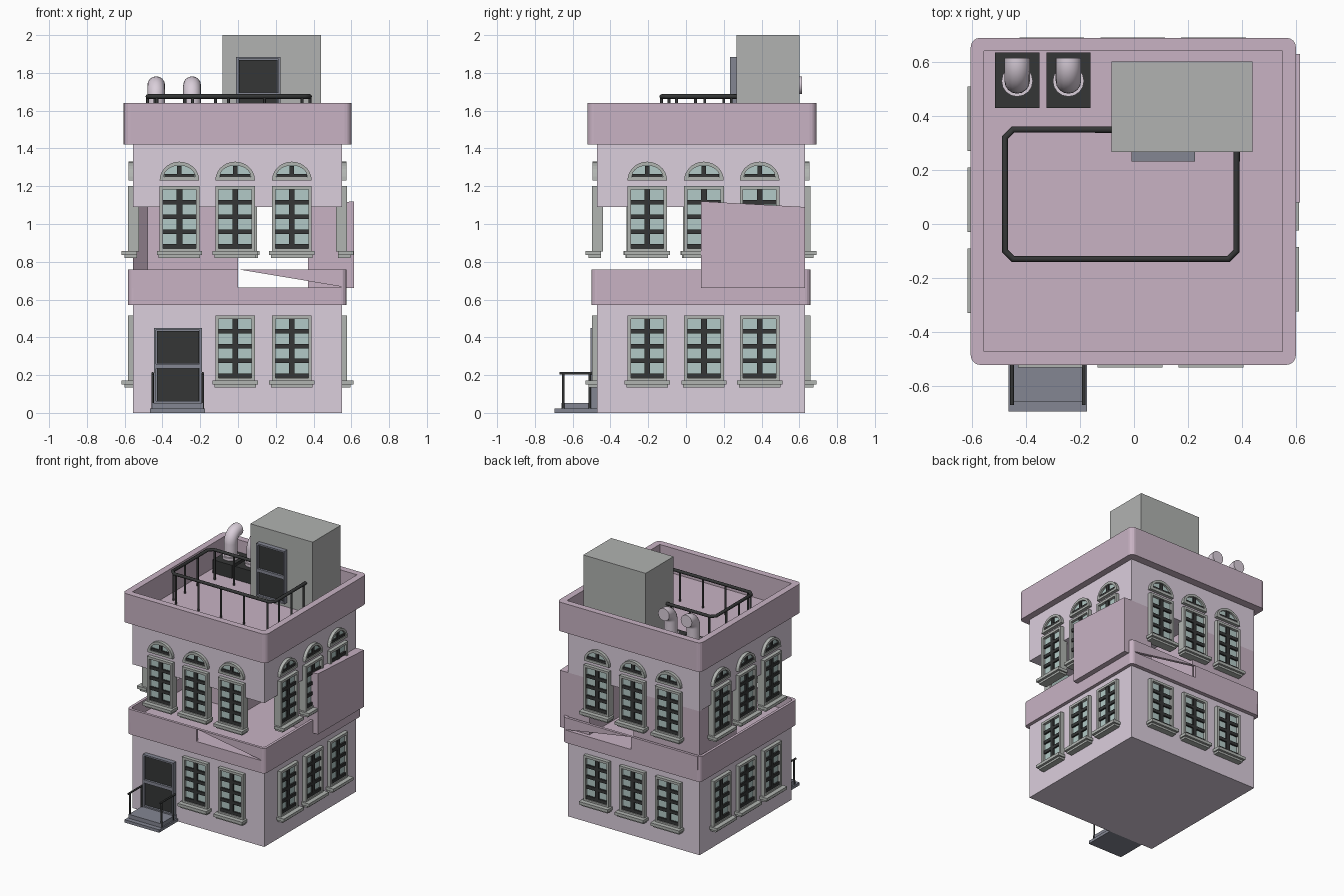
import bpy, bmesh, math
from mathutils import Matrix, Vector

if "Cube" in bpy.data.objects:
    bpy.data.objects.remove(bpy.data.objects["Cube"])


def mat(name, r, g, b):
    m = bpy.data.materials.new(name)
    m.diffuse_color = (r, g, b, 1)
    m.use_nodes = True
    m.node_tree.nodes["Principled BSDF"].inputs["Base Color"].default_value = m.diffuse_color
    return m


WALL = mat("pale_wall", .71, .62, .72)
PINK = mat("pink_trim", .58, .45, .55)
DARK = mat("dark_metal", .035, .037, .037)
GLASS = mat("glass", .45, .59, .57)
FRAME = mat("frame_grey", .44, .46, .44)
STONE = mat("blue_grey", .23, .24, .29)
PIPE = mat("pipe", .70, .62, .70)
GREY = mat("roof_grey", .44, .45, .44)


def add_box(bm, x0, x1, y0, y1, z0, z1, mi=0):
    m = Matrix.Translation(((x0+x1)/2, (y0+y1)/2, (z0+z1)/2)) @ Matrix.Diagonal((x1-x0, y1-y0, z1-z0, 1))
    for v in bmesh.ops.create_cube(bm, size=1, matrix=m)["verts"]:
        for f in v.link_faces:
            f.material_index = mi


def add_prism(bm, pts, y0, y1, mi=0):
    # closed outline in x,z extruded along y
    a = [bm.verts.new((x, y0, z)) for x, z in pts]
    b = [bm.verts.new((x, y1, z)) for x, z in pts]
    n = len(pts)
    fs = [bm.faces.new(a), bm.faces.new(b[::-1])]
    fs += [bm.faces.new((a[i], b[i], b[(i+1) % n], a[(i+1) % n])) for i in range(n)]
    for f in fs:
        f.material_index = mi


def mesh_from(name, bm, mats):
    bmesh.ops.recalc_face_normals(bm, faces=bm.faces)
    me = bpy.data.meshes.new(name)
    bm.to_mesh(me)
    bm.free()
    for m in mats:
        me.materials.append(m)
    return me


def place(name, me, mw=None):
    ob = bpy.data.objects.new(name, me)
    bpy.context.collection.objects.link(ob)
    if mw:
        ob.matrix_world = mw
    return ob


def boxes(name, material, *dims):
    bm = bmesh.new()
    for d in dims:
        add_box(bm, *d)
    return place(name, mesh_from(name, bm, [material]))


def rounded_slab(name, material, x0, x1, y0, y1, z0, z1, r=.03, floor=None, t=.05):
    # slab with rounded upright corners; floor sinks the top into a tray
    bm = bmesh.new()
    add_box(bm, x0, x1, y0, y1, z0, z1)
    up = [e for e in bm.edges if abs(e.verts[0].co.z - e.verts[1].co.z) > .01]
    bmesh.ops.bevel(bm, geom=up, offset=r, segments=4, profile=.5, affect='EDGES')
    if floor is not None:
        top = max(bm.faces, key=lambda f: f.calc_center_median().z)
        bmesh.ops.inset_region(bm, faces=[top], thickness=t)
        low = bmesh.ops.extrude_face_region(bm, geom=[top])["geom"]
        bmesh.ops.delete(bm, geom=[top], context='FACES_ONLY')
        for v in low:
            if isinstance(v, bmesh.types.BMVert):
                v.co.z = floor
    return place(name, mesh_from(name, bm, [material]))


def tube(name, material, paths, r, res=3):
    cu = bpy.data.curves.new(name, 'CURVE')
    cu.dimensions = '3D'
    cu.bevel_depth, cu.bevel_resolution, cu.use_fill_caps = r, res, True
    for p in paths:
        s = cu.splines.new('POLY')
        s.points.add(len(p)-1)
        for q, c in zip(s.points, p):
            q.co = (*c, 1)
    cu.materials.append(material)
    return place(name, cu)


# lower storey, upper wall and cornice with sunken roof
boxes("ground_storey_walls", WALL, (-.555, .55, -.47, .63, 0, .58))
boxes("upper_storey_walls", WALL, (-.555, .55, -.47, .63, 1.09, 1.44))
rounded_slab("roof_parapet", PINK, -.605, .60, -.522, .69, 1.42, 1.64, .035, 1.45)

# band between storeys: slab, raised rim, broken sloping rim at the right
rounded_slab("storey_band", PINK, -.583, .575, -.50, .66, .57, .665)
rim = bmesh.new()
add_box(rim, -.583, -.563, -.47, .63, .66, .76)
add_box(rim, .555, .575, -.47, .63, .66, .76)
for y in (-.50, .64):
    add_box(rim, -.56, 0, y, y+.02, .66, .76)
    add_prism(rim, [(0, .76), (.55, .76), (.55, .668)], y, y+.02)
for sx, sy in ((-.583, -.50), (.575, -.50), (-.583, .66), (.575, .66)):
    # rounded rim corners
    dx, dy = (.03 if sx < 0 else -.03), (.03 if sy < 0 else -.03)
    pts = [(sx+dx-dx*math.cos(a*math.pi/8), sy+dy-dy*math.sin(a*math.pi/8)) for a in range(5)]
    pts += [(sx+dx, sy+dy)]
    lo = [rim.verts.new((*p, .66)) for p in pts]
    hi = [rim.verts.new((*p, .76)) for p in pts]
    rim.faces.new(lo)
    rim.faces.new(hi)
    for i in range(len(pts)):
        j = (i+1) % len(pts)
        rim.faces.new((lo[i], lo[j], hi[j], hi[i]))
place("band_rim", mesh_from("band_rim", rim, [PINK]))

# two wall blocks standing at the back of the open upper storey
right = boxes("right_wall_block", PINK, (.37, .615, .08, .63, .66, 1.09))
for v in right.data.vertices:
    if v.co.z > 1 and v.co.y < .3:
        v.co.z = 1.12 if v.co.x > .5 else 1.10
left = boxes("left_wall_block", PINK, (-.555, 0, .08, .63, .66, 1.09))
for v in left.data.vertices:
    if v.co.x < -.5 and v.co.y < .3:
        v.co.x = -.48


# window: grey frame and sill, glass, dark bars; outward is local -y, z = 0 at sill base
def window_mesh(name, arched):
    bm = bmesh.new()
    h, w, out = .38, .105, -.028
    add_box(bm, -.12, .12, -.062, .02, .015, .037)
    add_box(bm, -.11, .11, -.045, .02, 0, .018)
    for s in (-1, 1):
        add_box(bm, *sorted((s*w, s*(w-.018))), out, .03, .035, h)
    add_box(bm, -w, w, out, .03, h-.018, h)
    add_box(bm, -w, w, out, .03, .035, .05)
    add_box(bm, -.09, .09, -.008, .02, .045, h-.01, 1)
    add_box(bm, -.015, .015, -.02, 0, .05, h-.018, 2)
    for i in range(4):
        z = .062 + i*.078
        add_box(bm, -.09, .09, -.02, 0, z-.012, z+.012, 2)
    if arched:
        z0 = .41
        arc = [math.pi*i/14 for i in range(15)]
        outer = [(.105*math.cos(a), z0+.1*math.sin(a)) for a in arc]
        inner = [(.083*math.cos(a), z0+.018+.062*math.sin(a)) for a in arc]
        for i in range(14):
            add_prism(bm, [outer[i], outer[i+1], inner[i+1], inner[i]], -.024, .03)
        add_prism(bm, [outer[-1], outer[0], inner[0], inner[-1]], -.024, .03)
        add_prism(bm, inner, -.008, .03, 1)
        add_box(bm, -.08, .08, -.018, 0, z0+.018, z0+.036, 2)
        add_box(bm, -.012, .012, -.018, 0, z0+.018, z0+.078, 2)
    return mesh_from(name, bm, [FRAME, GLASS, DARK])


plain, arch = window_mesh("square_window", False), window_mesh("arched_window", True)
sides = {"front": (0, [(x, -.47) for x in (-.31, -.015, .285)]),
         "right": (90, [(.55, y) for y in (-.205, .095, .39)]),
         "back": (180, [(x, .63) for x in (-.305, -.005, .295)]),
         "left": (-90, [(-.555, y) for y in (-.21, .09, .39)])}
for side, (ang, spots) in sides.items():
    R = Matrix.Rotation(math.radians(ang), 4, 'Z')
    for i, (x, y) in enumerate(spots):
        place(f"{side}_upper_window_{i}", arch, Matrix.Translation((x, y, .82)) @ R)
        if side != "front" or i:
            place(f"{side}_lower_window_{i}", plain, Matrix.Translation((x, y, .135)) @ R)


# doors: frame with two dark panels
def door(name, x, y, z, w):
    bm = bmesh.new()
    h = .40
    add_box(bm, -w/2, w/2, -.012, .02, 0, h)
    for s in (-1, 1):
        add_box(bm, *sorted((s*w/2, s*(w/2-.012))), -.035, .02, 0, h)
    for z0, z1 in ((0, .012), (.185, .21), (h-.012, h)):
        add_box(bm, -w/2, w/2, -.035, .02, z0, z1)
    for z0 in (.014, .212):
        add_box(bm, -w/2+.016, w/2-.016, -.022, 0, z0, z0+.172, 1)
    place(name, mesh_from(name, bm, [STONE, DARK]), Matrix.Translation((x, y, z)))


door("front_door", -.318, -.47, .05, .255)
door("roof_door", .108, .267, 1.485, .235)

# entry steps and handrails
boxes("entry_steps", STONE, (-.465, -.175, -.695, -.47, 0, .022), (-.455, -.185, -.66, -.47, .022, .052))
for n, x in (("left", -.452), ("right", -.186)):
    tube(f"{n}_handrail", DARK, [[(x, -.67, .21), (x, -.49, .21)]]
         + [[(x, y, .02), (x, y, .21)] for y in (-.65, -.51)], .007, 1)

# roof cabin
boxes("roof_cabin", GREY, (-.083, .44, .267, .602, 1.45, 2.0))

# roof railing with posts
z, c = 1.675, .03
path = [(-.08, .35), (-.478+c, .35), (-.478, .35-c), (-.478, -.13+c), (-.478+c, -.13),
        (.38-c, -.13), (.38, -.13+c), (.38, .275)]
tube("roof_railing", DARK, [[(x, y, z) for x, y in path]], .012, 2)
posts = [(-.12, .35), (-.28, .35), (-.44, .35), (-.478, .2), (-.478, .05), (-.478, -.09), (-.43, -.13),
         (-.24, -.13), (-.05, -.13), (.14, -.13), (.34, -.13), (.38, -.05), (.38, .1), (.38, .24)]
tube("railing_posts", DARK, [[(x, y, 1.45), (x, y, z)] for x, y in posts], .008, 1)

# roof vents: dark base, bent pipe facing back, collars
for i, x in enumerate((-.433, -.243)):
    boxes(f"vent_base_{i}", DARK, (x-.082, x+.082, .43, .635, 1.45, 1.55))
    bend = [(x, .53, 1.54)] + [(x, .60-.07*math.cos(a*math.pi/16), 1.665+.07*math.sin(a*math.pi/16))
                               for a in range(9)] + [(x, .615, 1.735)]
    tube(f"vent_pipe_{i}", PIPE, [bend], .047, 6)
    tube(f"vent_collar_{i}", PIPE, [[(x, .53, 1.545), (x, .53, 1.57)]], .058, 6)
